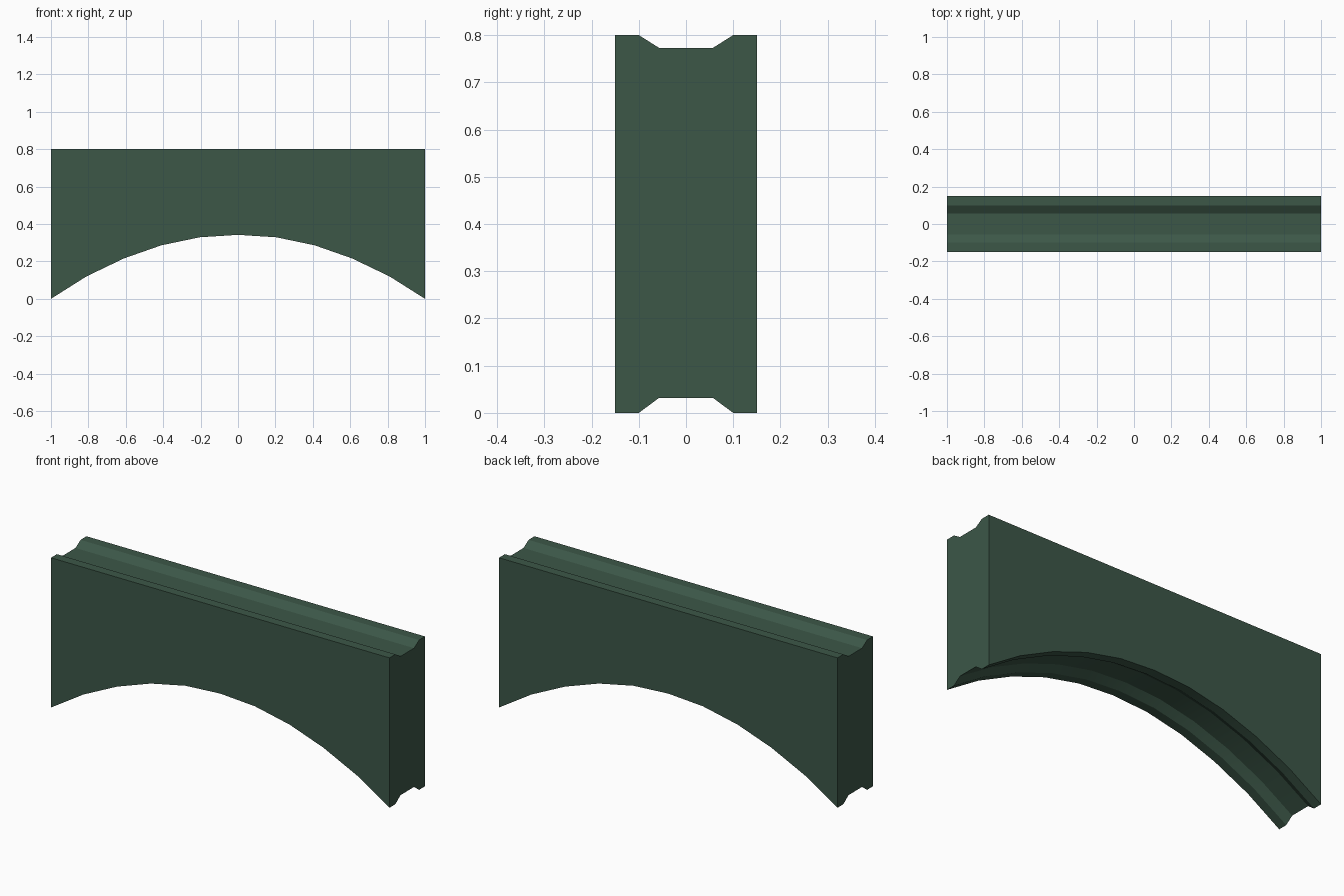
import bpy, bmesh, math

if "Cube" in bpy.data.objects:
    bpy.data.objects.remove(bpy.data.objects["Cube"])

# Dark green paint
mat = bpy.data.materials.new("dark_green")
mat.diffuse_color = (0.045, 0.095, 0.064, 1)
mat.use_nodes = True
mat.node_tree.nodes["Principled BSDF"].inputs["Base Color"].default_value = mat.diffuse_color

# Underside arch: half profile (x, z), mirrored to the left
half = [(0, 0.342), (0.205, 0.329), (0.41, 0.286), (0.61, 0.216), (0.81, 0.12), (1, 0)]
arch = [(-x, z) for x, z in reversed(half[1:])] + half

# Cross-section across the thickness: (y, groove depth)
section = [(-0.15, 0), (-0.10, 0), (-0.057, 0.027), (0.057, 0.027), (0.10, 0), (0.15, 0)]
TOP = 0.8

bm = bmesh.new()
rings = []
for x, z in arch:
    stretch = math.sqrt(1 + (0.62 * x) ** 2)      # groove depth is measured square to the arch
    low = [bm.verts.new((x, y, z + d * stretch)) for y, d in section]
    high = [bm.verts.new((x, y, TOP - d)) for y, d in reversed(section)]
    rings.append(low + high)

# Skin between stations, then close both ends
n = len(rings[0])
for a, b in zip(rings, rings[1:]):
    for i in range(n):
        j = (i + 1) % n
        bm.faces.new((a[i], a[j], b[j], b[i]))
bm.faces.new(rings[0])
bm.faces.new(rings[-1])
bmesh.ops.recalc_face_normals(bm, faces=bm.faces)

mesh = bpy.data.meshes.new("arched_beam")
bm.to_mesh(mesh)
bm.free()
mesh.materials.append(mat)
beam = bpy.data.objects.new("arched_beam", mesh)
bpy.context.collection.objects.link(beam)

# Smooth the curved underside, keep the groove edges sharp
bpy.context.view_layer.objects.active = beam
beam.select_set(True)
bpy.ops.object.shade_smooth_by_angle(angle=math.radians(20))
